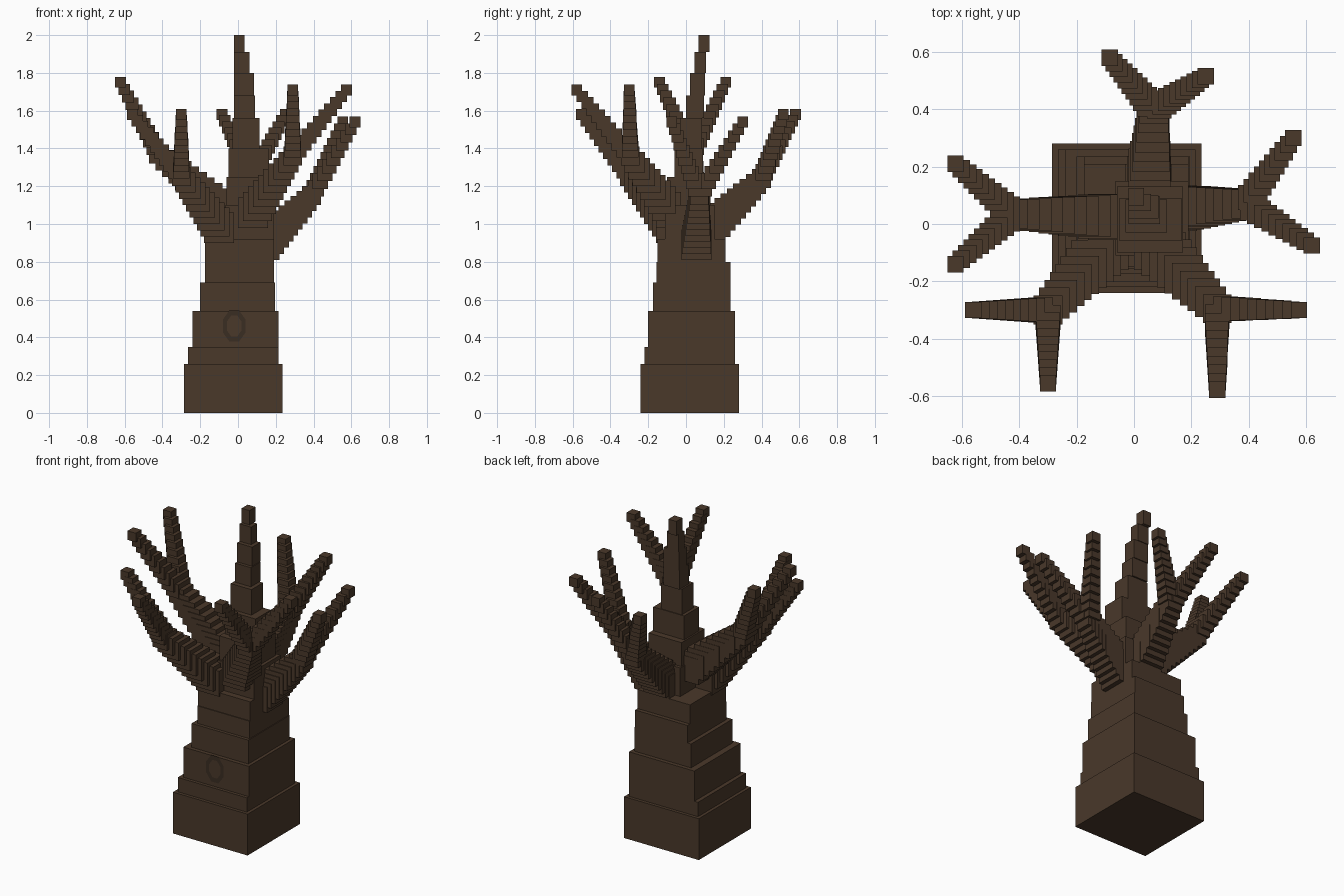
import bpy, bmesh
from math import cos, sin, pi
from mathutils import Vector, Matrix

if "Cube" in bpy.data.objects:
    bpy.data.objects.remove(bpy.data.objects["Cube"])


def material(name, rgb):
    m = bpy.data.materials.new(name)
    m.diffuse_color = (*rgb, 1)
    m.use_nodes = True
    m.node_tree.nodes["Principled BSDF"].inputs["Base Color"].default_value = m.diffuse_color
    return m


BARK = material("bark", (0.068, 0.040, 0.023))
DARK = material("dark_bark", (0.042, 0.026, 0.016))


def finish(bm, name, mat):
    me = bpy.data.meshes.new(name)
    bm.to_mesh(me)
    bm.free()
    me.materials.append(mat)
    ob = bpy.data.objects.new(name, me)
    bpy.context.collection.objects.link(ob)
    return ob


def add_box(bm, center, size):
    bmesh.ops.create_cube(bm, size=1, matrix=Matrix.LocRotScale(
        Vector(center), None, Vector(size)))


def stack(name, rows):
    """Stacked blocks given as x0, x1, y0, y1, z0, z1."""
    bm = bmesh.new()
    for x0, x1, y0, y1, z0, z1 in rows:
        add_box(bm, ((x0 + x1) / 2, (y0 + y1) / 2, (z0 + z1) / 2),
                (x1 - x0, y1 - y0, z1 - z0))
    return finish(bm, name, BARK)


def stepped(name, start, end, s0, s1, count):
    """A run of overlapping cubes shrinking from s0 to s1."""
    bm = bmesh.new()
    a, b = Vector(start), Vector(end)
    for i in range(count):
        t = i / (count - 1)
        s = s0 + (s1 - s0) * t
        add_box(bm, a.lerp(b, t), (s, s, s))
    return finish(bm, name, BARK)


# Trunk
stack("trunk", [
    (-0.285, 0.235, -0.24, 0.28, 0, 0.26),
    (-0.265, 0.215, -0.22, 0.26, 0.26, 0.35),
    (-0.24, 0.215, -0.20, 0.26, 0.35, 0.54),
    (-0.20, 0.195, -0.175, 0.235, 0.54, 0.69),
    (-0.175, 0.19, -0.155, 0.235, 0.69, 0.80),
    (-0.175, 0.19, -0.15, 0.21, 0.80, 0.92),
])

# Tapering leader at the centre
stack("central_leader", [
    (-0.065, 0.19, -0.11, 0.15, 0.92, 1.10),
    (-0.06, 0.17, -0.10, 0.13, 1.10, 1.25),
    (-0.05, 0.165, -0.06, 0.09, 1.25, 1.40),
    (-0.03, 0.115, -0.03, 0.085, 1.40, 1.56),
    (-0.02, 0.09, 0.00, 0.095, 1.56, 1.68),
    (-0.02, 0.085, 0.02, 0.10, 1.68, 1.80),
    (-0.02, 0.06, 0.045, 0.105, 1.80, 1.91),
    (-0.02, 0.035, 0.065, 0.125, 1.91, 2.00),
])

# Five forked limbs: base, fork, and the two twig tips
limbs = {
    "right": ((0.14, 0.055, 0.89), (0.39, 0.07, 1.15),
              (0.62, -0.075, 1.54), (0.555, 0.30, 1.54)),
    "front_right": ((0.08, -0.08, 1.06), (0.29, -0.295, 1.36),
                    (0.575, -0.30, 1.71), (0.29, -0.578, 1.71)),
    "front_left": ((-0.10, -0.08, 0.98), (-0.30, -0.30, 1.25),
                   (-0.56, -0.30, 1.58), (-0.30, -0.555, 1.58)),
    "left": ((-0.08, 0.025, 1.08), (-0.42, 0.035, 1.37),
             (-0.622, 0.21, 1.75), (-0.622, -0.14, 1.75)),
    "back": ((0.05, 0.13, 0.98), (0.07, 0.40, 1.24),
             (0.25, 0.515, 1.58), (-0.085, 0.58, 1.58)),
}
for side, (base, fork, tip_a, tip_b) in limbs.items():
    stepped(side + "_limb", base, fork, 0.16, 0.10, 10)
    stepped(side + "_twig_a", fork, tip_a, 0.09, 0.057, 11)
    stepped(side + "_twig_b", fork, tip_b, 0.09, 0.057, 11)

# Flat knot ring on the front of the trunk
bm = bmesh.new()
rings = []
for rx, rz in ((0.065, 0.09), (0.042, 0.06)):
    rings.append([bm.verts.new((-0.02 + rx * cos(pi * (k + 0.5) / 4), -0.202,
                                0.46 + rz * sin(pi * (k + 0.5) / 4)))
                  for k in range(8)])
outer, inner = rings
for k in range(8):
    j = (k + 1) % 8
    bm.faces.new((outer[k], outer[j], inner[j], inner[k]))
bmesh.ops.recalc_face_normals(bm, faces=bm.faces)
if bm.faces[:][0].normal.y > 0:
    bmesh.ops.reverse_faces(bm, faces=bm.faces[:])
finish(bm, "knot_ring", DARK)
